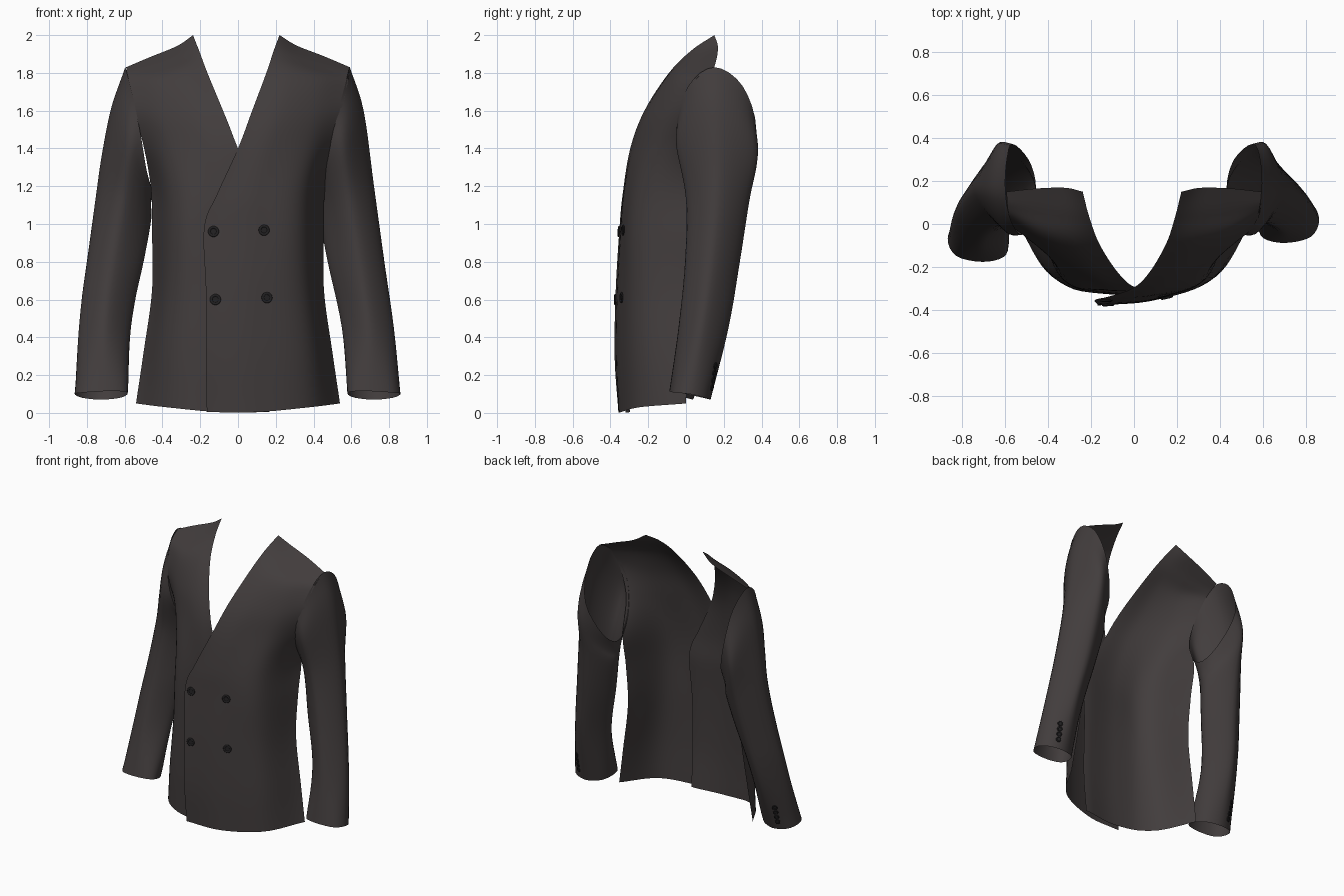
import bpy, bmesh, math
from mathutils import Vector
from mathutils.bvhtree import BVHTree

if "Cube" in bpy.data.objects:
    bpy.data.objects.remove(bpy.data.objects["Cube"])


def material(name, rgb):
    m = bpy.data.materials.new(name)
    m.diffuse_color = (*rgb, 1)
    m.use_nodes = True
    m.node_tree.nodes["Principled BSDF"].inputs["Base Color"].default_value = m.diffuse_color
    return m


CLOTH = material("charcoal cloth", (0.054, 0.046, 0.046))
BUTTON = material("black button", (0.016, 0.015, 0.016))


def clamp(t):
    return max(0, min(1, t))


def spline(pts, steps, closed=False):
    """Catmull-Rom curve through the points."""
    p = [Vector(q) for q in pts]
    n = len(p)
    ext = [p[-1]] + p + [p[0], p[1]] if closed else [2 * p[0] - p[1]] + p + [2 * p[-1] - p[-2]]
    out = []
    for i in range(n if closed else n - 1):
        a, b, c, d = ext[i:i + 4]
        for k in range(steps):
            t = k / steps
            out.append(0.5 * (2 * b + (c - a) * t + (2 * a - 5 * b + 4 * c - d) * t * t
                              + (3 * b - a - 3 * c + d) * t ** 3))
    if not closed:
        out.append(p[-1])
    return out


def sheet(name, rows, closed=False, mirror=False, shift=None):
    """Smooth cloth surface through rows of points, running upward."""
    rows = [spline(r, 32 // len(r), closed) for r in rows]
    cols = [spline(c, 6) for c in zip(*rows)]
    nu, nv = len(cols), len(cols[0])
    verts = [(shift(v) if shift else v).copy() for c in cols for v in c]
    if mirror:
        for v in verts:
            v.x = -v.x
    faces = []
    for u in range(nu if closed else nu - 1):
        w = (u + 1) % nu
        for v in range(nv - 1):
            f = (u * nv + v, w * nv + v, w * nv + v + 1, u * nv + v + 1)
            faces.append(f[::-1] if mirror else f)
    me = bpy.data.meshes.new(name)
    me.from_pydata(verts, [], faces)
    me.materials.append(CLOTH)
    me.shade_smooth()
    ob = bpy.data.objects.new(name, me)
    bpy.context.collection.objects.link(ob)
    return BVHTree.FromPolygons(verts, faces)


# Front panel, hem to shoulder, each row from the front edge to the side seam
panel = [
    [(-.165, -.358, .004), (.10, -.345, .004), (.38, -.245, .03), (.54, 0, .05)],
    [(-.17, -.378, .30), (.10, -.353, .30), (.37, -.25, .31), (.50, .01, .32)],
    [(-.17, -.372, .65), (.10, -.348, .65), (.345, -.25, .65), (.455, .02, .65)],
    [(-.18, -.352, .98), (.10, -.335, .96), (.335, -.25, .95), (.455, .045, .95)],
    [(-.11, -.335, 1.16), (.12, -.318, 1.16), (.345, -.22, 1.17), (.46, .075, 1.18)],
    [(0, -.295, 1.40), (.17, -.27, 1.40), (.37, -.175, 1.40), (.497, -.02, 1.40)],
    [(.075, -.22, 1.60), (.23, -.20, 1.60), (.40, -.13, 1.59), (.548, -.028, 1.59)],
    [(.15, -.09, 1.80), (.28, -.085, 1.79), (.43, -.05, 1.76), (.578, .03, 1.735)],
    [(.19, .03, 1.92), (.295, .035, 1.88), (.445, .05, 1.83), (.588, .085, 1.795)],
    [(.22, .15, 2.0), (.31, .168, 1.945), (.45, .165, 1.89), (.592, .15, 1.83)],
]


def tuck(v):
    # the under panel lies slightly behind the upper one, its neck edge set wider
    back = 0.06 * clamp((0.27 - v.x) / 0.4) * clamp((1.45 - v.z) / 0.5)
    wide = 0.02 * clamp((v.z - 1.5) / 0.5) * clamp((0.4 - v.x) / 0.2)
    return v + Vector((wide, back, 0))


front = sheet("front_panel_upper", panel)
sheet("front_panel_under", panel, mirror=True, shift=tuck)

# Sleeves, cuff to armhole, each ring: front, outer, back, inner
# (the cuff and the armhole also have the points in between)
sleeve = [
    [(.70, -.088, .115), (.82, -.06, .107), (.86, .02, .10), (.82, .10, .08),
     (.72, .13, .07), (.62, .09, .08), (.58, 0, .10), (.60, -.065, .113)],
    [(.69, -.04, .45), (.825, .08, .45), (.69, .225, .45), (.55, .09, .45)],
    [(.64, -.005, .80), (.775, .13, .80), (.63, .285, .80), (.475, .14, .80)],
    [(.585, 0, 1.13), (.72, .16, 1.2), (.60, .335, 1.12), (.435, .18, 1.02)],
    [(.55, -.05, 1.40), (.665, .15, 1.60), (.60, .38, 1.36), (.435, .18, 1.10)],
    [(.505, -.05, 1.50), (.565, .012, 1.73), (.592, .15, 1.83), (.585, .30, 1.73),
     (.55, .372, 1.50), (.465, .30, 1.27), (.43, .17, 1.18), (.458, .02, 1.28)],
]


def forward(v):
    # one arm swings further forward and out
    out = 0.005 + 0.02 * clamp((1.7 - v.z) / 0.4) * clamp(v.z / 0.5 - 0.3)
    return v + Vector((out, -0.10 * clamp(1 - v.z / 1.2) ** 1.3, 0))


right = sheet("sleeve_right", sleeve, closed=True)
left = sheet("sleeve_left", sleeve, closed=True, mirror=True, shift=forward)


def button(name, tree, origin, direction, r):
    """Round rimmed button seated on the cloth where a ray hits it."""
    hit, nor, _, _ = tree.ray_cast(Vector(origin), Vector(direction))
    if hit is None:
        return
    if nor.dot(Vector(direction)) > 0:
        nor = -nor
    prof = [(.75, .04), (1, .12), (1, .26), (.85, .36), (.65, .33), (.55, .22)]
    n = 20
    bm = bmesh.new()
    rings = [[bm.verts.new((r * a * math.cos(2 * math.pi * k / n),
                            r * a * math.sin(2 * math.pi * k / n), r * h))
              for k in range(n)] for a, h in prof]
    for lo, hi in zip(rings, rings[1:]):
        for k in range(n):
            j = (k + 1) % n
            bm.faces.new((lo[k], lo[j], hi[j], hi[k]))
    bm.faces.new(rings[-1])
    bm.faces.new(rings[0][::-1])
    for f in bm.faces:
        f.smooth = len(f.verts) == 4
    me = bpy.data.meshes.new(name)
    bm.to_mesh(me)
    bm.free()
    me.materials.append(BUTTON)
    ob = bpy.data.objects.new(name, me)
    ob.location = hit
    ob.rotation_mode = 'QUATERNION'
    ob.rotation_quaternion = nor.to_track_quat('Z', 'Y')
    bpy.context.collection.objects.link(ob)


# Double row of front buttons
for x, z in [(-.13, .96), (.137, .967), (-.12, .60), (.152, .61)]:
    button("front_button", front, (x, -1, z), (0, 1, 0), .029)

# Four cuff buttons on the back of each sleeve
for i in range(4):
    z = .135 + i * .038
    button("cuff_button_right", right, (.77, 1, z), (0, -1, 0), .018)
    button("cuff_button_left", left, (-.775, 1, z), (0, -1, 0), .018)
